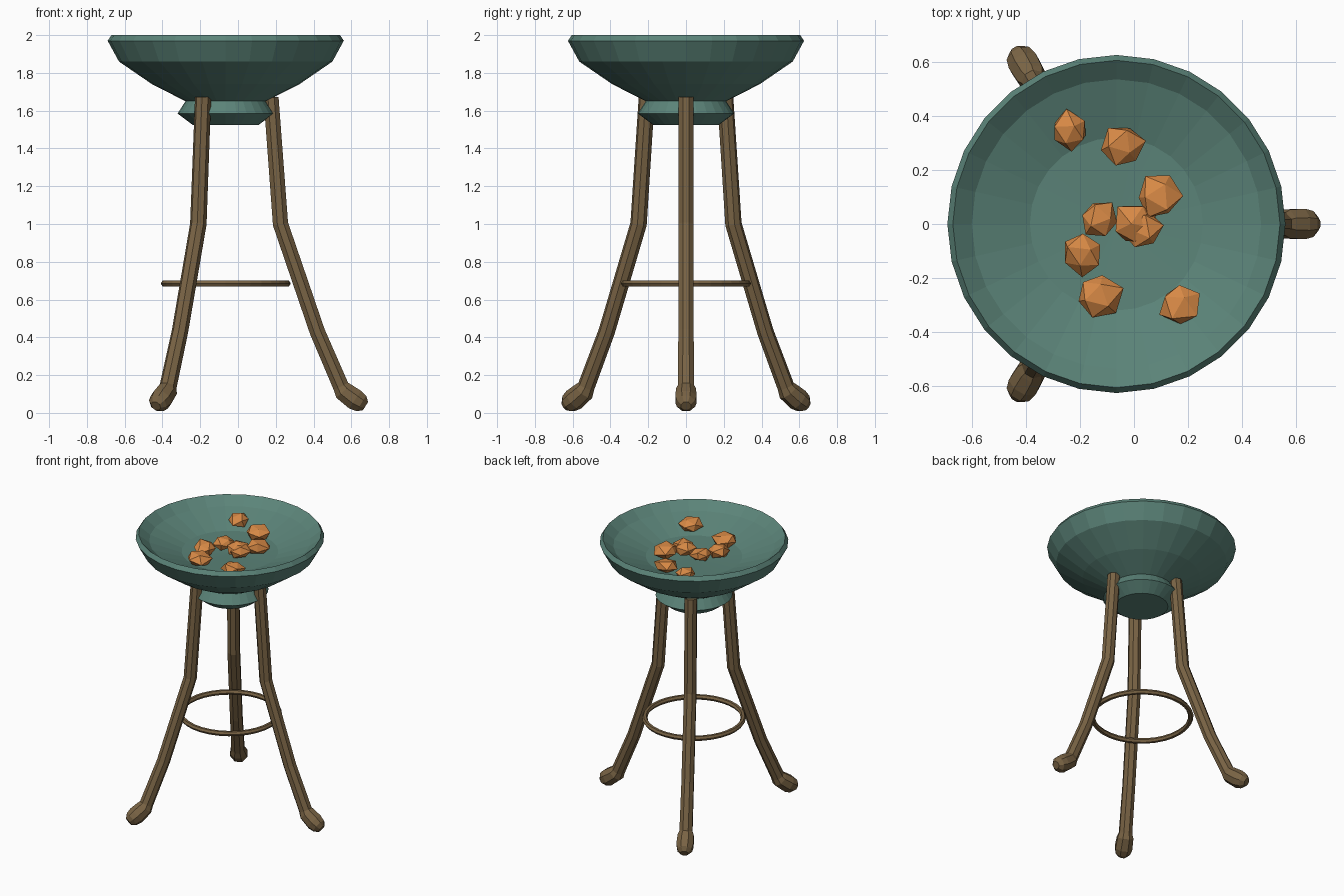
import bpy, bmesh, math, random
from mathutils import Vector, Matrix

cube = bpy.data.objects.get("Cube")
if cube:
    bpy.data.objects.remove(cube, do_unlink=True)

random.seed(4)
CX = -0.065  # axis of the stand


def material(name, rgb):
    m = bpy.data.materials.new(name)
    m.use_nodes = True
    m.diffuse_color = (*rgb, 1)
    m.node_tree.nodes["Principled BSDF"].inputs["Base Color"].default_value = (*rgb, 1)
    return m


teal = material("teal_metal", (0.105, 0.23, 0.19))
wood = material("brown_wood", (0.19, 0.125, 0.058))
coal = material("orange_coal", (0.68, 0.25, 0.06))


def finish(bm, name, mat, location=(CX, 0, 0), angle=0):
    bmesh.ops.recalc_face_normals(bm, faces=bm.faces)
    mesh = bpy.data.meshes.new(name)
    bm.to_mesh(mesh)
    bm.free()
    mesh.materials.append(mat)
    ob = bpy.data.objects.new(name, mesh)
    ob.location = location
    ob.rotation_euler.z = angle
    bpy.context.collection.objects.link(ob)
    return ob


def lathe(name, profile, steps, mat, closed=False):
    """Turn a radius/height profile around the z axis."""
    bm = bmesh.new()
    vs = [bm.verts.new((r, 0, z)) for r, z in profile]
    pairs = list(zip(vs, vs[1:])) + ([(vs[-1], vs[0])] if closed else [])
    edges = [bm.edges.new(p) for p in pairs]
    bmesh.ops.spin(bm, geom=vs + edges, axis=(0, 0, 1), cent=(0, 0, 0),
                   angle=math.tau, steps=steps)
    bmesh.ops.remove_doubles(bm, verts=bm.verts, dist=0.0005)
    return finish(bm, name, mat)


def tube(name, path, sides, mat, angle):
    """Sweep a polygon along a path of (radius, height, thickness)."""
    bm = bmesh.new()
    pts = [Vector((x, 0, z)) for x, z, _ in path]
    side = Vector((0, 1, 0))
    rings = []
    for i, p in enumerate(pts):
        before = (p - pts[i - 1]).normalized() if i else Vector()
        after = (pts[i + 1] - p).normalized() if i + 1 < len(pts) else Vector()
        out = side.cross((before + after).normalized())
        ring = []
        for k in range(sides):
            a = math.tau * (k + 0.5) / sides
            ring.append(bm.verts.new(p + path[i][2] * (math.cos(a) * out + math.sin(a) * side)))
        rings.append(ring)
    for a, b in zip(rings, rings[1:]):
        for k in range(sides):
            n = (k + 1) % sides
            bm.faces.new((a[k], a[n], b[n], b[k]))
    bm.faces.new(rings[0])
    bm.faces.new(rings[-1])
    return finish(bm, name, mat, angle=angle)


# Bowl: flared base, outer wall, bevelled rim and shallow inside
lathe("bowl", [(0, 1.525), (0.175, 1.525), (0.255, 1.585), (0.213, 1.65),
               (0.39, 1.74), (0.565, 1.86), (0.625, 1.97), (0.605, 2.0),
               (0.535, 1.945), (0.32, 1.865), (0, 1.85)], 28, teal)

# Three splayed legs with swollen feet
leg_path = [(0.24, 1.67, 0.043), (0.29, 1.0, 0.044), (0.485, 0.43, 0.044),
            (0.61, 0.14, 0.046), (0.625, 0.115, 0.057), (0.685, 0.07, 0.061),
            (0.718, 0.05, 0.052), (0.74, 0.036, 0.028)]
for i, name in enumerate(("right_leg", "back_leg", "front_leg")):
    tube(name, leg_path, 8, wood, i * math.tau / 3)

# Brace ring between the legs
hexagon = [(0.326 + 0.018 * math.cos(k * math.tau / 6),
            0.685 + 0.018 * math.sin(k * math.tau / 6)) for k in range(6)]
lathe("brace_ring", hexagon, 32, wood, closed=True)

# Faceted coals: x, y, size
coals = [(-0.24, 0.345, 0.076), (-0.04, 0.29, 0.08), (0.09, 0.10, 0.084),
         (-0.13, 0.02, 0.076), (0.0, 0.0, 0.084), (0.03, -0.02, 0.076),
         (-0.19, -0.11, 0.08), (-0.135, -0.265, 0.09), (0.17, -0.295, 0.084)]
for i, (x, y, size) in enumerate(coals):
    bm = bmesh.new()
    bmesh.ops.create_icosphere(bm, subdivisions=1, radius=size)
    turn = Matrix.Rotation(random.uniform(0, math.tau), 3, Vector((1, 0.6, 0.8)).normalized())
    for v in bm.verts:
        v.co = turn @ v.co * random.uniform(0.82, 1.14)
        v.co.z *= 0.62
    distance = math.hypot(x - CX, y)
    finish(bm, f"coal_{i + 1}", coal, (x, y, 1.9 + 0.2 * max(0, distance - 0.3)))
